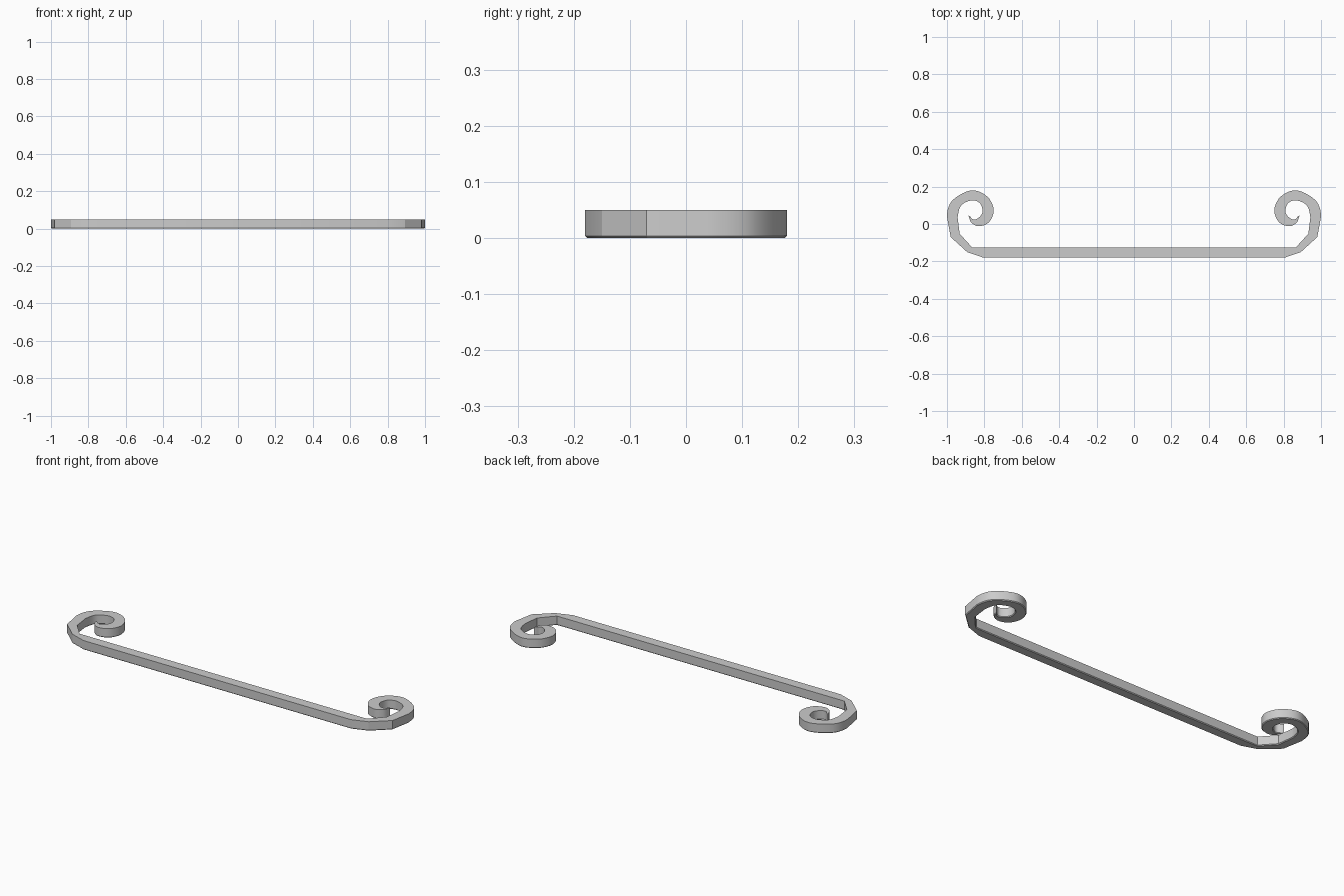
import bpy, bmesh
from mathutils import Vector

if "Cube" in bpy.data.objects:
    bpy.data.objects.remove(bpy.data.objects["Cube"])

H, CH = 0.05, 0.004   # height, small chamfer under the bar

# left-hand outline as (outer x, outer y, inner x, inner y)
bar = [(-0.805, -0.18, -0.805, -0.126), (-0.892, -0.15, -0.865, -0.126),
       (-0.98, -0.07, -0.932, -0.052)]
scroll = [(-1.0, 0.04, -0.943, 0.035), (-0.972, 0.125, -0.925, 0.098),
          (-0.87, 0.18, -0.87, 0.126), (-0.785, 0.147, -0.826, 0.113),
          (-0.75, 0.075, -0.81, 0.075), (-0.775, 0.01, -0.818, 0.046),
          (-0.83, -0.012, -0.843, 0.026), (-0.870, 0.008, -0.862, 0.026),
          (-0.885, 0.045, -0.876, 0.04)]


def smooth(pts, steps=5):
    """Catmull-Rom through the outline pairs."""
    p = [Vector(v) for v in pts]
    p = [2 * p[0] - p[1]] + p + [2 * p[-1] - p[-2]]
    p[0] = Vector((-0.975, -0.04, -0.943, -0.03))
    out = []
    for i in range(1, len(p) - 2):
        a, b, c, d = p[i - 1:i + 3]
        for k in range(steps):
            t = k / steps
            out.append(0.5 * (2 * b + (c - a) * t + (2 * a - 5 * b + 4 * c - d) * t * t
                              + (3 * b - a - 3 * c + d) * t ** 3))
    return out + [p[-2]]


left = [Vector(v) for v in bar] + smooth(scroll)
right = [Vector((-v[0], v[1], -v[2], v[3])) for v in left]
path = left[::-1] + right

# sweep a square section with chamfered underside along the path
bm = bmesh.new()
rings = []
for v in path:
    o, i = Vector((v[0], v[1])), Vector((v[2], v[3]))
    d = (i - o).normalized() * min(CH, (i - o).length * 0.3)
    section = [(o, H), (o, CH), (o + d, 0), (i - d, 0), (i, CH), (i, H)]
    rings.append([bm.verts.new((p.x, p.y, z)) for p, z in section])
for a, b in zip(rings, rings[1:]):
    for k in range(6):
        m = (k + 1) % 6
        bm.faces.new((a[k], a[m], b[m], b[k]))
bm.faces.new(rings[0])
bm.faces.new(rings[-1][::-1])
bmesh.ops.recalc_face_normals(bm, faces=bm.faces)

me = bpy.data.meshes.new("scroll_handle")
bm.to_mesh(me)
bm.free()
ob = bpy.data.objects.new("scroll_handle", me)
bpy.context.collection.objects.link(ob)
bpy.context.view_layer.objects.active = ob
ob.select_set(True)
bpy.ops.object.shade_smooth_by_angle(angle=0.4)
